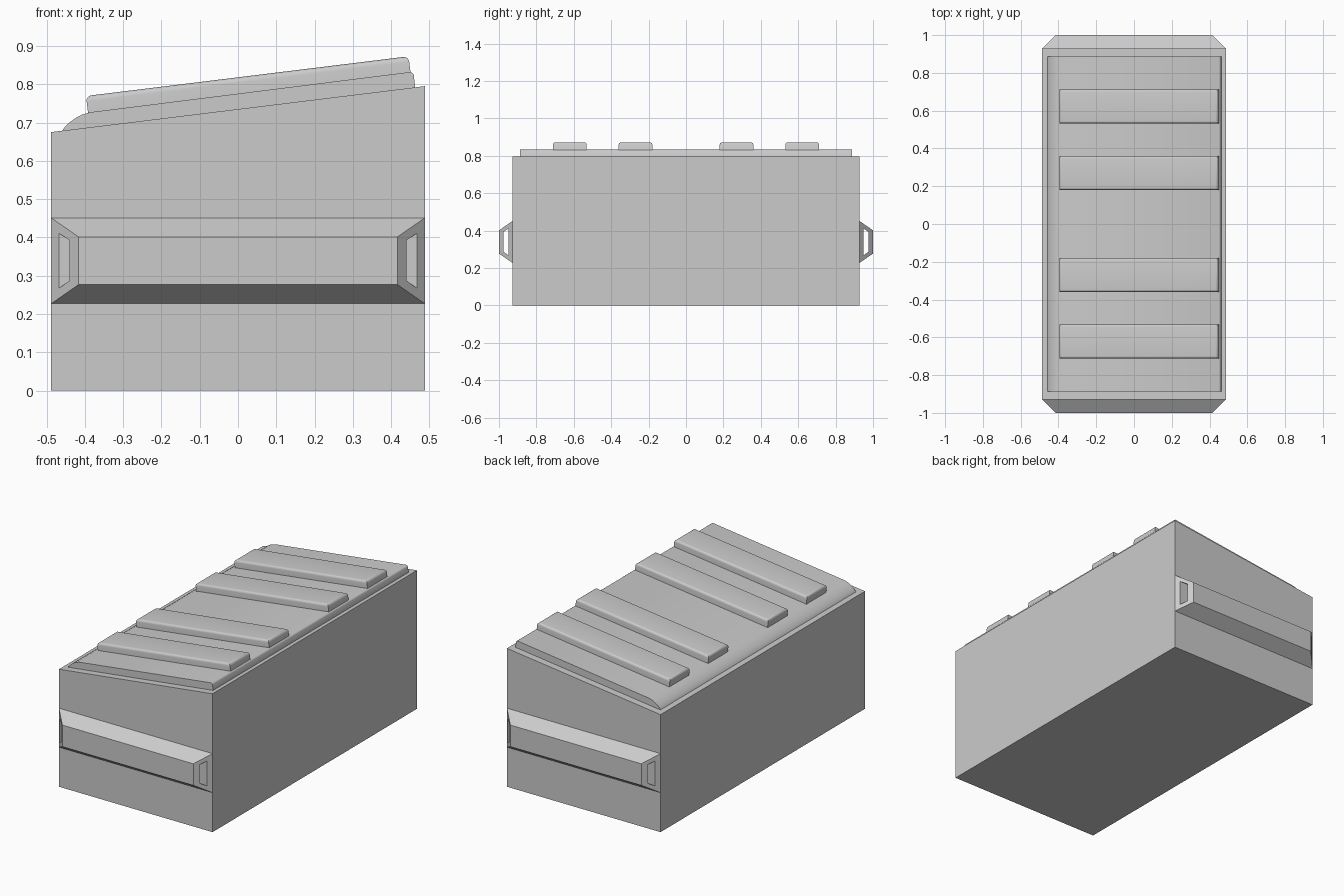
import bpy, bmesh, math
from mathutils import Matrix

if "Cube" in bpy.data.objects:
    bpy.data.objects.remove(bpy.data.objects["Cube"])

HALF_W, HALF_D = 0.488, 0.928
TILT = math.atan2(0.12, 2 * HALF_W)   # slope of the lid
MID_Z = 0.735                         # body top at x = 0


def finish(bm, name, smooth=False):
    bmesh.ops.recalc_face_normals(bm, faces=bm.faces)
    mesh = bpy.data.meshes.new(name)
    bm.to_mesh(mesh)
    bm.free()
    obj = bpy.data.objects.new(name, mesh)
    bpy.context.collection.objects.link(obj)
    if smooth:
        bpy.ops.object.select_all(action='DESELECT')
        obj.select_set(True)
        bpy.context.view_layer.objects.active = obj
        bpy.ops.object.shade_smooth_by_angle(angle=math.radians(35))
    return obj


def prism(name, profile, half_y, smooth=False):
    """Extrude an (x, z) profile from -half_y to half_y."""
    bm = bmesh.new()
    face = bm.faces.new([bm.verts.new((x, -half_y, z)) for x, z in profile])
    out = bmesh.ops.extrude_face_region(bm, geom=[face])
    moved = [v for v in out["geom"] if isinstance(v, bmesh.types.BMVert)]
    bmesh.ops.translate(bm, verts=moved, vec=(0, 2 * half_y, 0))
    return finish(bm, name, smooth)


# Wedge-topped body
prism("body", [(-HALF_W, 0), (HALF_W, 0), (HALF_W, 0.795), (-HALF_W, 0.675)], HALF_D)

# Raised lid plate with a rounded low edge
prism("lid_plate", [(-0.46, 0.675), (-0.456, 0.684), (-0.443, 0.698), (-0.427, 0.71),
                    (-0.408, 0.7205), (-0.385, 0.727), (0.45, 0.832), (0.456, 0.829),
                    (0.459, 0.824), (0.463, 0.79)], 0.887, True)

# Four ribs across the lid, rounded along their top edges
to_lid = Matrix.Translation((0, 0, MID_Z)) @ Matrix.Rotation(-TILT, 4, 'Y')
U0, U1, N0, N1 = -0.39, 0.459, 0.025, 0.0825
for i, y in enumerate((-0.622, -0.27, 0.27, 0.622)):
    bm = bmesh.new()
    bmesh.ops.create_cube(bm, size=1, matrix=Matrix.Translation(((U0 + U1) / 2, y, (N0 + N1) / 2))
                          @ Matrix.Diagonal((U1 - U0, 0.18, N1 - N0, 1)))
    top = [e for e in bm.edges if all(v.co.z > N1 - 0.001 for v in e.verts)]
    bmesh.ops.bevel(bm, geom=top, offset=0.014, segments=4, profile=0.5, affect='EDGES')
    bm.transform(to_lid)
    finish(bm, f"lid_rib_{i + 1}", True)

# Hollow tapered handle bars on both ends, open all the way through
OUTER = [(0.928, 0.227), (1.0, 0.277), (1.0, 0.401), (0.928, 0.451)]
INNER = [(0.948, 0.267), (0.976, 0.287), (0.976, 0.393), (0.948, 0.411)]


def end_x(y):
    return HALF_W - (y - HALF_D)


for side, name in ((-1, "front_handle"), (1, "back_handle")):
    bm = bmesh.new()
    rings = [[bm.verts.new((sx * end_x(y), side * y, z)) for y, z in section]
             for sx in (-1, 1) for section in (OUTER, INNER)]
    out_l, in_l, out_r, in_r = rings
    # end frames, outer walls and tunnel walls
    for a, b in ((out_l, in_l), (out_r, in_r), (out_l, out_r), (in_l, in_r)):
        for k in range(4):
            n = (k + 1) % 4
            bm.faces.new((a[k], a[n], b[n], b[k]))
    finish(bm, name)
